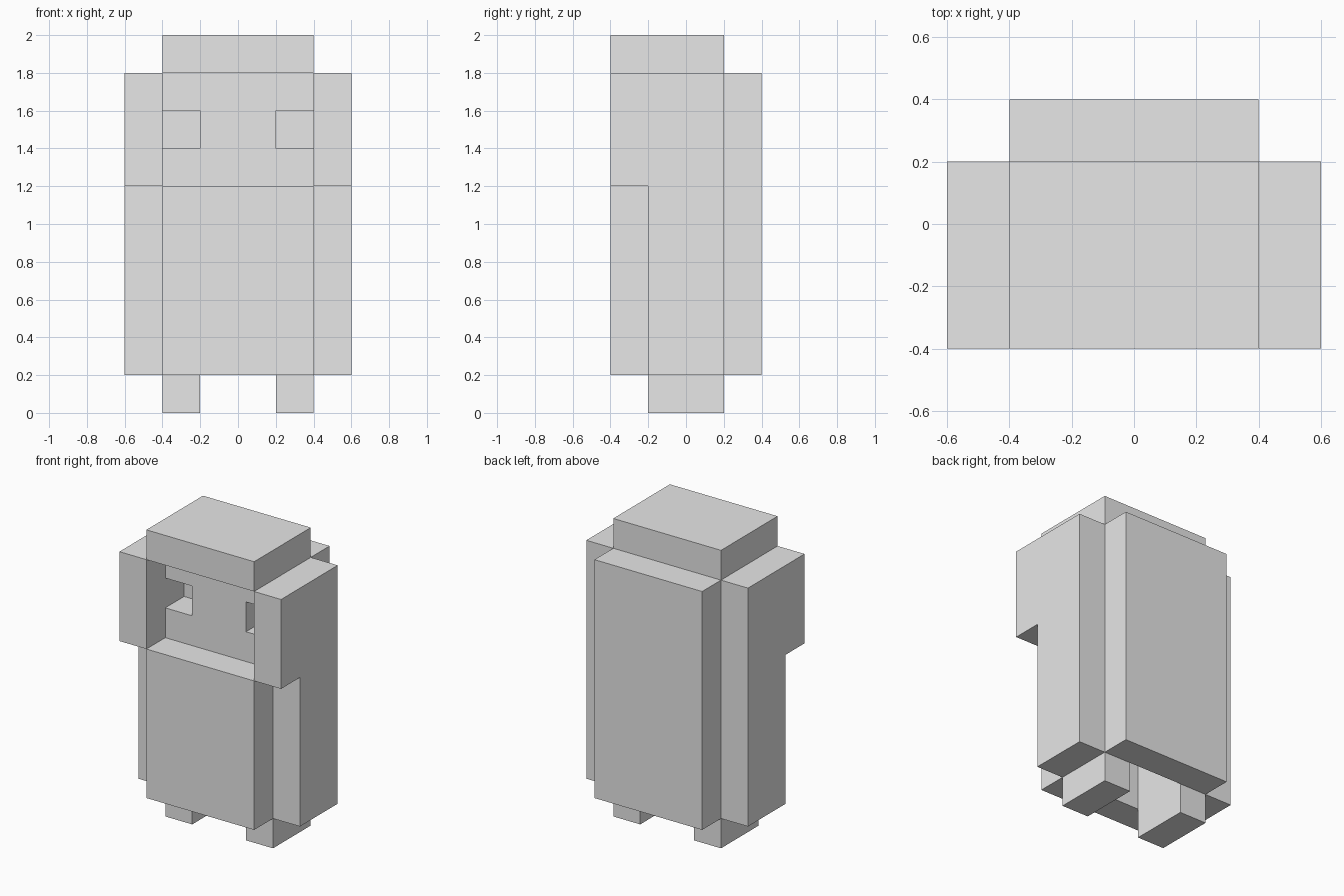
import bpy
import bmesh

# Remove the default cube
default = bpy.data.objects.get("Cube")
if default:
    bpy.data.objects.remove(default, do_unlink=True)

# Single plain material
GREY = (0.8, 0.8, 0.8, 1.0)
grey = bpy.data.materials.new("light grey")
grey.use_nodes = True
grey.diffuse_color = GREY
for node in grey.node_tree.nodes:
    if node.type == "BSDF_PRINCIPLED":
        node.inputs["Base Color"].default_value = GREY


def box(name, xs, ys, zs):
    """Flat-shaded block spanning the given ranges."""
    bm = bmesh.new()
    bmesh.ops.create_cube(bm, size=1)
    for v in bm.verts:
        v.co = [r[0] if c < 0 else r[1] for c, r in zip(v.co, (xs, ys, zs))]
    mesh = bpy.data.meshes.new(name)
    bm.to_mesh(mesh)
    bm.free()
    mesh.materials.append(grey)
    obj = bpy.data.objects.new(name, mesh)
    bpy.context.collection.objects.link(obj)
    return obj


def pair(name, xs, ys, zs):
    """The same block on the left (+x) and right (-x)."""
    box("left_" + name, xs, ys, zs)
    box("right_" + name, (-xs[1], -xs[0]), ys, zs)


# Central slabs and cap
box("chest", (-0.4, 0.4), (-0.4, -0.2), (0.2, 1.2))
box("back", (-0.4, 0.4), (0.2, 0.4), (0.2, 1.8))
box("head_top", (-0.4, 0.4), (-0.4, 0.2), (1.8, 2.0))

# Face between the eye sockets, open hollow below it
box("face", (-0.2, 0.2), (-0.2, 0.2), (1.2, 1.8))

# Legs run up inside the body to the eye sockets
pair("leg", (0.2, 0.4), (-0.2, 0.2), (0.0, 1.4))
pair("eye_socket", (0.2, 0.4), (0.0, 0.2), (1.4, 1.6))
pair("brow", (0.2, 0.4), (-0.2, 0.2), (1.6, 1.8))

# Arms with the forward upper part framing the face
pair("arm", (0.4, 0.6), (-0.2, 0.2), (0.2, 1.8))
pair("cheek_guard", (0.4, 0.6), (-0.4, -0.2), (1.2, 1.8))
